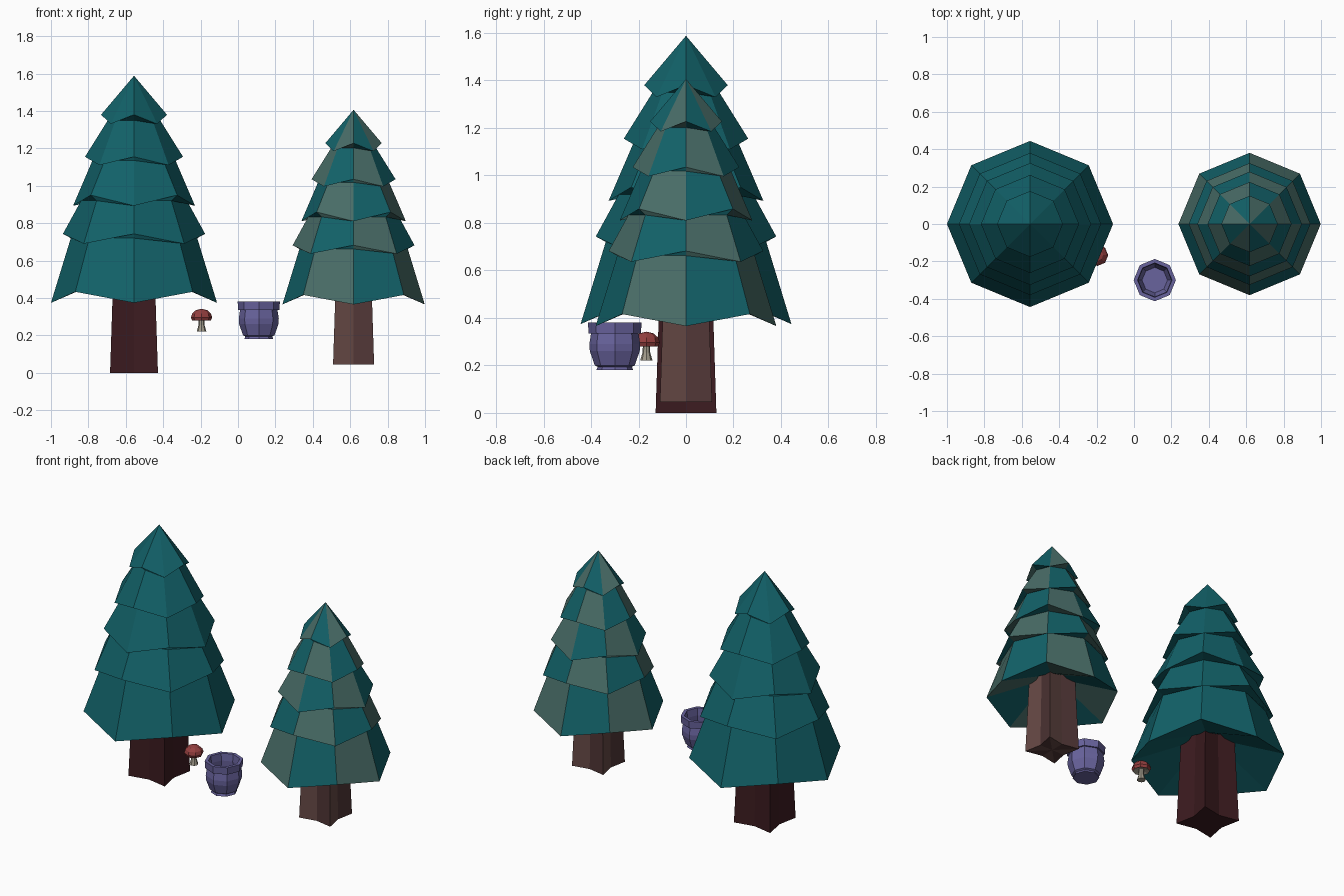
import bpy, math

if "Cube" in bpy.data.objects:
    bpy.data.objects.remove(bpy.data.objects["Cube"])

def material(name, rgb):
    m = bpy.data.materials.new(name)
    m.diffuse_color = (*rgb, 1)
    m.use_nodes = True
    m.node_tree.nodes["Principled BSDF"].inputs["Base Color"].default_value = m.diffuse_color
    return m

TEAL = material("teal", (0.006, 0.12, 0.14))
GREY_TEAL = material("grey_teal", (0.065, 0.15, 0.135))
DARK_BARK = material("dark_bark", (0.045, 0.011, 0.014))
BARK = material("bark", (0.13, 0.065, 0.058))
BARK_SHADE = material("bark_shade", (0.08, 0.036, 0.036))
PURPLE = material("purple", (0.14, 0.125, 0.34))
RED = material("red", (0.3, 0.05, 0.05))
CREAM = material("cream", (0.36, 0.33, 0.26))

def lathe(name, rings, loc, mats, size=1.0):
    """Eight-sided shell. Each ring is (radius, z) or
    (axis radius, axis z, diagonal radius, diagonal z)."""
    verts, faces, slots, loops = [], [], [], []
    for ring in rings:
        r0, z0, r1, z1 = ring if len(ring) == 4 else ring * 2
        if r0 == 0:
            loops.append([len(verts)] * 8)
            verts.append((0, 0, z0))
            continue
        loops.append(list(range(len(verts), len(verts) + 8)))
        for k in range(8):
            r, z = (r1, z1) if k % 2 else (r0, z0)
            a = k * math.pi / 4
            verts.append((r * math.cos(a), r * math.sin(a), z))
    for i, (lo, hi) in enumerate(zip(loops, loops[1:])):
        for k in range(8):
            n = (k + 1) % 8
            quad = list(dict.fromkeys((lo[k], lo[n], hi[n], hi[k])))
            faces.append(quad)
            slots.append((k + i // 2) % len(mats))
    me = bpy.data.meshes.new(name)
    me.from_pydata([tuple(c * size for c in v) for v in verts], [], faces)
    for m in mats:
        me.materials.append(m)
    for p, s in zip(me.polygons, slots):
        p.material_index = s
    ob = bpy.data.objects.new(name, me)
    ob.location = loc
    bpy.context.collection.objects.link(ob)
    return ob

# Branch tiers: rim radius, rim height at axis and diagonal corners, tucked ring below
TIERS = [(0.176, 1.38, 1.33, 0.14, 1.35),
         (0.262, 1.155, 1.11, 0.222, 1.135),
         (0.326, 0.893, 0.95, 0.283, 0.92),
         (0.38, 0.743, 0.69, 0.338, 0.72),
         (0.444, 0.374, 0.433, 0.12, 0.53)]

def tree(label, loc, size, leaf_mats, bark_mats):
    rings = [(0, 1.588)]
    for r, za, zd, r_in, z_in in TIERS:
        rings += [(r, za, r, zd), (r_in, z_in)]
    lathe(label + "_foliage", rings[::-1], loc, leaf_mats, size)
    # Trunk: square with creased-in sides
    s = math.sqrt(2)
    lathe(label + "_trunk",
          [(0, 0), (0.103, 0, 0.128 * s, 0), (0.092, 0.55, 0.11 * s, 0.55), (0, 0.55)],
          loc, bark_mats, size)

tree("tall_tree", (-0.556, 0, 0), 1.0, [TEAL], [DARK_BARK])
tree("small_tree", (0.618, 0, 0.045), 0.857, [TEAL, GREY_TEAL], [BARK_SHADE, BARK])

# Hollow pot with a foot and a thick rim
lathe("pot", [(0, 0.18), (0.078, 0.18), (0.072, 0.194), (0.084, 0.2), (0.105, 0.26),
              (0.107, 0.29), (0.1, 0.335), (0.11, 0.335), (0.113, 0.38),
              (0.092, 0.38), (0.088, 0.335), (0.092, 0.28), (0.068, 0.21), (0, 0.21)],
      (0.111, -0.3, 0), [PURPLE])

# Mushroom
spot = (-0.195, -0.167, 0)
lathe("mushroom_stem", [(0, 0.22), (0.026, 0.22), (0.016, 0.255), (0.014, 0.3), (0, 0.3)],
      spot, [CREAM])
lathe("mushroom_gills", [(0, 0.294), (0.02, 0.29), (0.05, 0.28)], spot, [CREAM])
lathe("mushroom_cap", [(0.05, 0.28), (0.057, 0.296), (0.05, 0.317), (0.03, 0.335), (0, 0.342)],
      spot, [RED])
